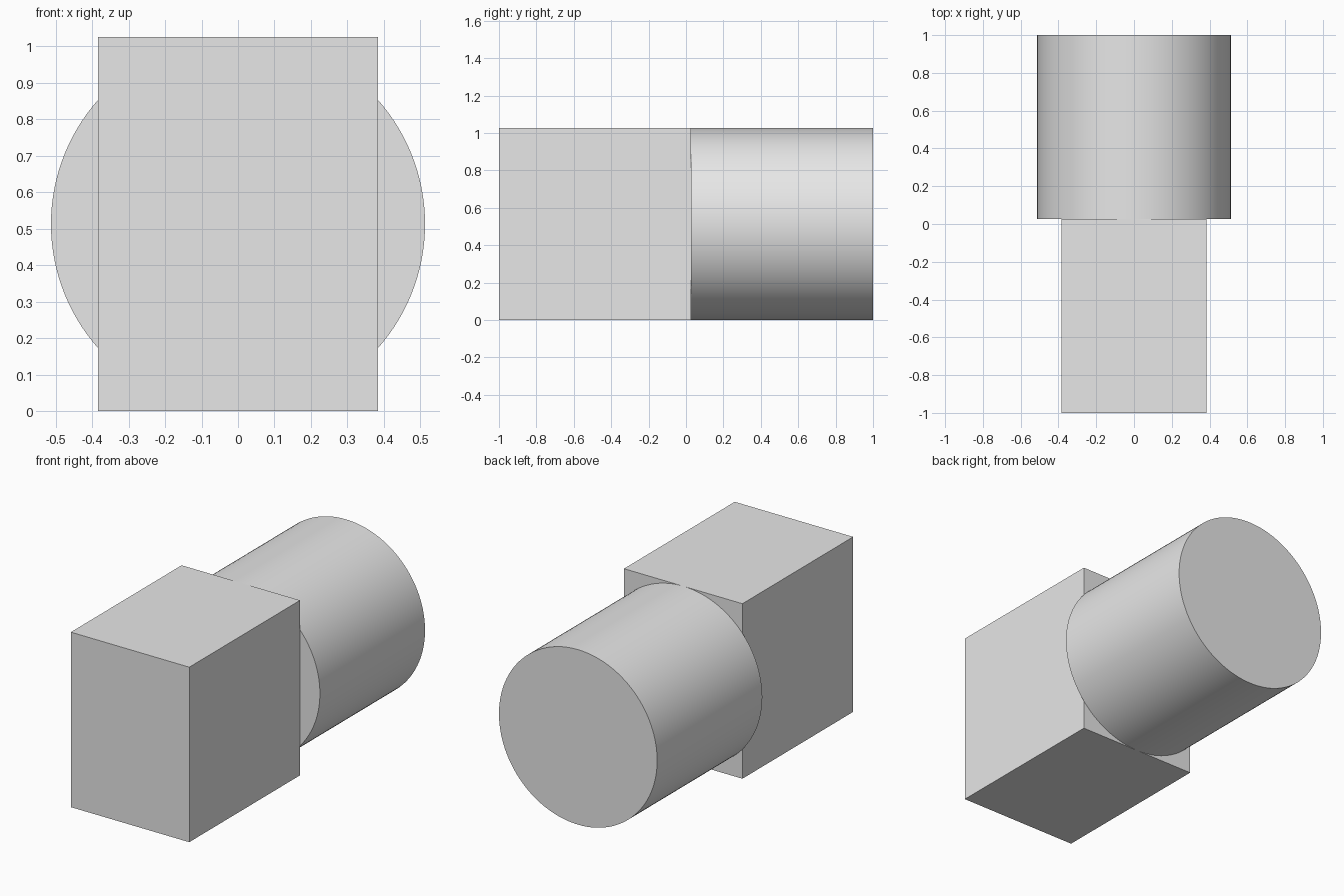
import bpy
import math

cube = bpy.data.objects.get("Cube")
if cube:
    bpy.data.objects.remove(cube, do_unlink=True)

# Overall proportions
RADIUS = 0.513
HALF_WIDTH = 0.384
JOINT_Y = 0.026

# Single plain grey
grey = bpy.data.materials.new("plain grey")
grey.use_nodes = True
colour = (0.8, 0.8, 0.8, 1)
grey.diffuse_color = colour
grey.node_tree.nodes["Principled BSDF"].inputs["Base Color"].default_value = colour


def finish(name):
    obj = bpy.context.object
    obj.name = obj.data.name = name
    obj.data.materials.append(grey)
    return obj


# Front block
bpy.ops.mesh.primitive_cube_add(size=1, location=(0, (JOINT_Y - 1) / 2, RADIUS))
block = finish("front_block")
block.scale = (2 * HALF_WIDTH, JOINT_Y + 1, 2 * RADIUS)
bpy.ops.object.transform_apply(location=False, rotation=False, scale=True)

# Rear cylinder, lying along the depth axis
bpy.ops.mesh.primitive_cylinder_add(
    vertices=128, radius=RADIUS, depth=1 - JOINT_Y,
    location=(0, (1 + JOINT_Y) / 2, RADIUS), rotation=(math.pi / 2, 0, 0))
finish("rear_cylinder")
bpy.ops.object.shade_smooth_by_angle(angle=math.radians(30))
